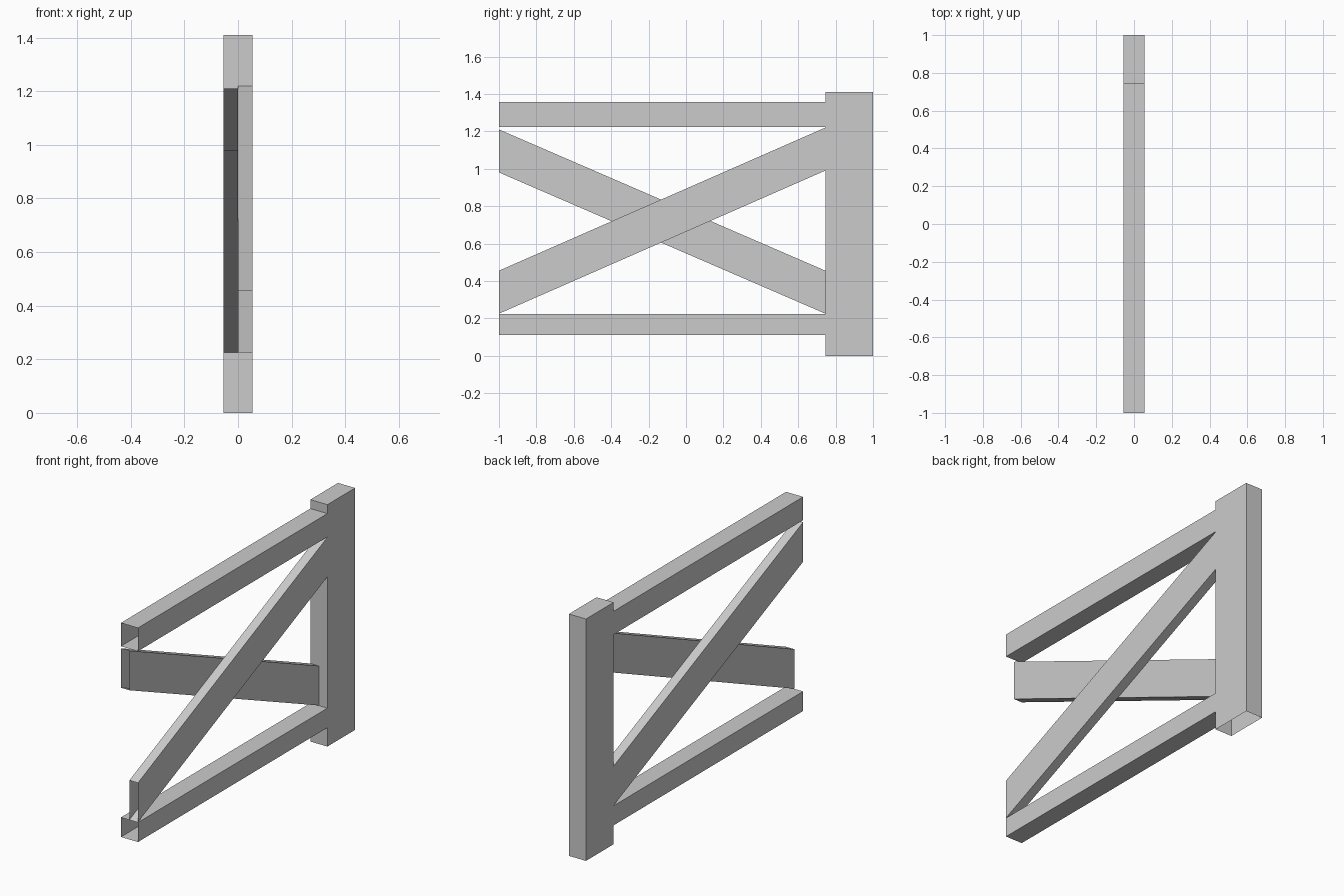
import bpy, bmesh

if "Cube" in bpy.data.objects:
    bpy.data.objects.remove(bpy.data.objects["Cube"])

HALF = 0.055      # half thickness of the fence
Y0, Y1, Y2 = -1.0, 0.745, 1.0


def beam(name, x0, x1, profile, open_sides):
    """Extrude a (y, z) outline from x0 to x1, leaving some edge sides open."""
    bm = bmesh.new()
    a = [bm.verts.new((x0, y, z)) for y, z in profile]
    b = [bm.verts.new((x1, y, z)) for y, z in profile]
    n = len(profile)
    bm.faces.new(a[::-1])
    bm.faces.new(b)
    for i in range(n):
        if i not in open_sides:
            j = (i + 1) % n
            bm.faces.new((a[i], a[j], b[j], b[i]))
    me = bpy.data.meshes.new(name)
    bm.to_mesh(me)
    bm.free()
    ob = bpy.data.objects.new(name, me)
    bpy.context.collection.objects.link(ob)
    return ob


def bar(name, x0, x1, start, end):
    """Open-ended bar between two (bottom, top) height pairs."""
    outline = [(Y0, start[0]), (Y1, end[0]), (Y1, end[1]), (Y0, start[1])]
    return beam(name, x0, x1, outline, (1, 3))


# Post, open underneath
beam("post", -HALF, HALF, [(Y1, 0), (Y2, 0), (Y2, 1.41), (Y1, 1.41)], (0,))

# Horizontal rails
bar("top_rail", -HALF, HALF, (1.222, 1.358), (1.222, 1.358))
bar("bottom_rail", -HALF, HALF, (0.11, 0.224), (0.11, 0.224))

# Crossed braces, each half the thickness
bar("rising_brace", 0, HALF, (0.225, 0.455), (0.99, 1.22))
bar("falling_brace", -HALF, 0, (0.98, 1.21), (0.225, 0.455))
